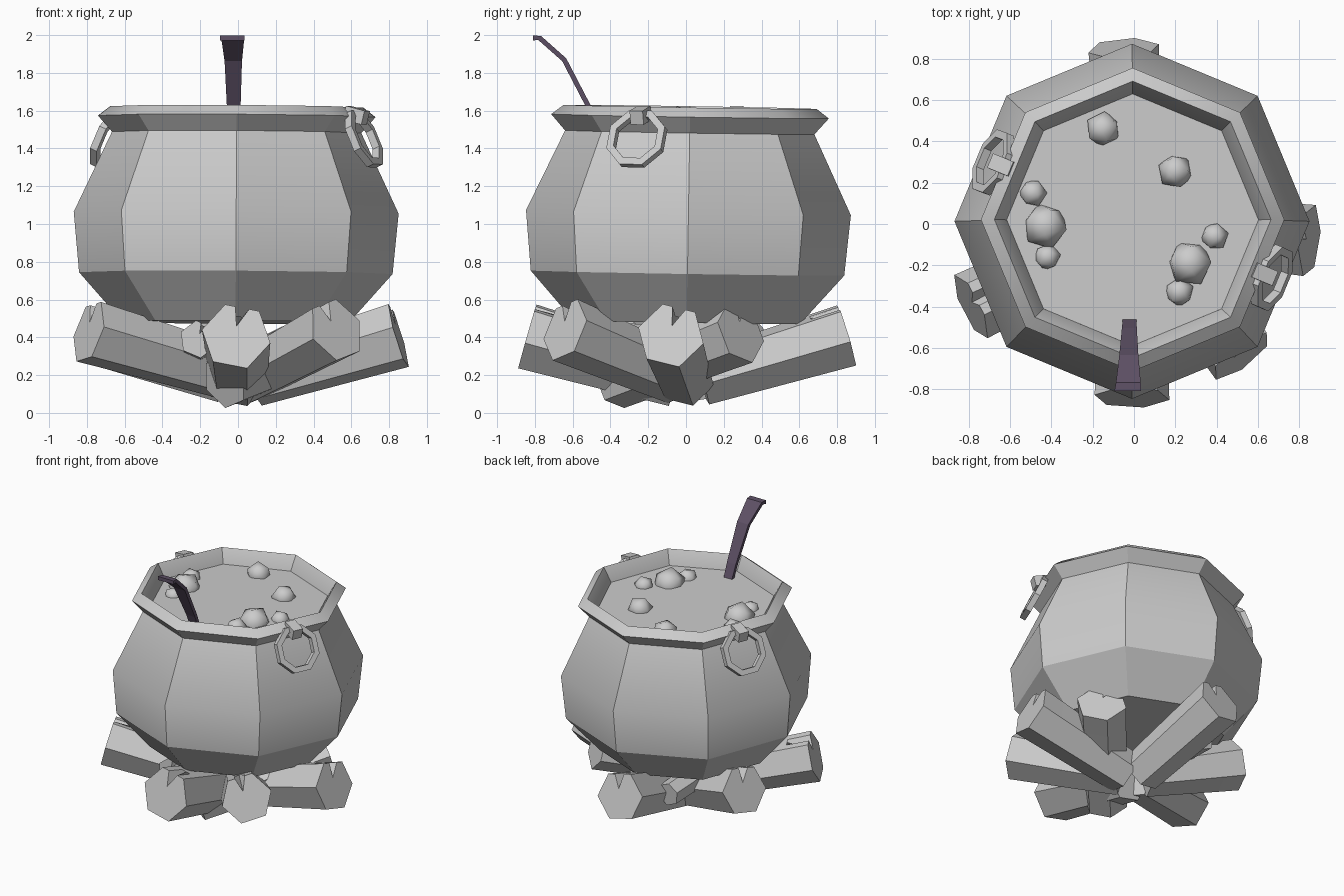
import bpy, bmesh, math
from mathutils import Vector, Matrix

if "Cube" in bpy.data.objects:
    bpy.data.objects.remove(bpy.data.objects["Cube"])

TAU = math.tau
TILT = (Matrix.Translation((-0.01, 0.012, 1)) @ Matrix.Rotation(-0.016, 4, 'X')
        @ Matrix.Rotation(0.006, 4, 'Y') @ Matrix.Translation((0, 0, -1)))


def finish(name, bm, matrix=Matrix(), smooth=None, color=None):
    bm.transform(matrix)
    bmesh.ops.recalc_face_normals(bm, faces=bm.faces)
    mesh = bpy.data.meshes.new(name)
    bm.to_mesh(mesh)
    bm.free()
    ob = bpy.data.objects.new(name, mesh)
    bpy.context.collection.objects.link(ob)
    if color:
        mat = bpy.data.materials.new(name)
        mat.diffuse_color = color
        mat.use_nodes = True
        mat.node_tree.nodes["Principled BSDF"].inputs["Base Color"].default_value = mat.diffuse_color
        mesh.materials.append(mat)
    if smooth:
        bpy.ops.object.select_all(action='DESELECT')
        ob.select_set(True)
        bpy.context.view_layer.objects.active = ob
        bpy.ops.object.shade_smooth_by_angle(angle=math.radians(smooth))
    return ob


def loft(rings):
    """Closed skin through rings of equal point count, capped at both ends."""
    bm = bmesh.new()
    rows = [[bm.verts.new(p) for p in r] for r in rings]
    n = len(rows[0])
    for a, b in zip(rows, rows[1:]):
        for i in range(n):
            j = (i + 1) % n
            bm.faces.new((a[i], a[j], b[j], b[i]))
    bm.faces.new(rows[0])
    bm.faces.new(rows[-1])
    return bm


def octagon(r, z):
    return [(r * math.cos(i * TAU / 8), r * math.sin(i * TAU / 8), z) for i in range(8)]


# Cauldron body and rim, with the wall running down inside below the brew
profile = [(0.60, 0.48), (0.83, 0.74), (0.86, 1.06), (0.66, 1.485),
           (0.735, 1.57), (0.67, 1.62), (0.60, 1.50), (0.60, 1.46)]
finish("cauldron", loft([octagon(r, z) for r, z in profile]), TILT, 34)

# Brew surface
finish("brew", loft([octagon(0.61, 1.47), octagon(0.61, 1.52)]), TILT)

# Bubbles
bubbles = [(-0.43, -0.01, 0.115), (-0.49, 0.15, 0.07), (-0.42, -0.16, 0.068),
           (-0.15, 0.46, 0.088), (0.20, 0.255, 0.088), (0.27, -0.19, 0.115),
           (0.39, -0.06, 0.07), (0.22, -0.33, 0.074)]
for i, (x, y, r) in enumerate(bubbles):
    bm = bmesh.new()
    bmesh.ops.create_icosphere(bm, subdivisions=1, radius=r)
    turn = Matrix.Rotation(i * 1.3, 4, 'Z') @ Matrix.Rotation(0.35, 4, 'X')
    finish(f"bubble_{i + 1}", bm, Matrix.Translation((x, y, 1.515)) @ turn, 50)


# Ring handles: octagonal ring hanging outward from a small lug
def ring(major, minor, sides=8):
    bm = bmesh.new()
    rows = []
    for i in range(sides):
        a = (i + 0.5) * TAU / sides
        rows.append([bm.verts.new(((major + minor * math.cos(b)) * math.cos(a),
                                   (major + minor * math.cos(b)) * math.sin(a),
                                   minor * math.sin(b)))
                     for b in [(k + 0.5) * TAU / 4 for k in range(4)]])
    for i in range(sides):
        a, b = rows[i], rows[(i + 1) % sides]
        for k in range(4):
            m = (k + 1) % 4
            bm.faces.new((a[k], a[m], b[m], b[k]))
    return bm


for side, deg in (("right", -22.5), ("left", 157.5)):
    around = TILT @ Matrix.Rotation(math.radians(deg), 4, 'Z')
    hang = (Matrix.Translation((0.73, 0, 1.45)) @ Matrix.Rotation(-0.42, 4, 'Y')
            @ Matrix.Rotation(math.pi / 2, 4, 'Y'))
    finish(f"ring_{side}", ring(0.148, 0.029), around @ hang)
    bm = bmesh.new()
    bmesh.ops.create_cube(bm, size=1)
    finish(f"lug_{side}", bm, around @ Matrix.Translation((0.685, 0, 1.575))
           @ Matrix.Rotation(0.25, 4, 'Y') @ Matrix.Diagonal((0.11, 0.075, 0.075, 1)))

# Ladle handle: flat bar widening towards its hooked tip (y, z, half width)
path = [(-0.45, 1.46, 0.032), (-0.515, 1.62, 0.036), (-0.645, 1.87, 0.046),
        (-0.775, 1.985, 0.06), (-0.81, 1.985, 0.065)]
rings = []
for i, (y, z, w) in enumerate(path):
    p, q = path[max(i - 1, 0)], path[min(i + 1, len(path) - 1)]
    d = Vector((q[0] - p[0], q[1] - p[1])).normalized() * 0.013
    cx = -0.02 - 0.01 * i / 4
    rings.append([(cx + sx * w, y + s * d.y, z - s * d.x)
                  for sx, s in ((-1, -1), (1, -1), (1, 1), (-1, 1))])
finish("ladle_handle", loft(rings), color=(0.11, 0.08, 0.13, 1))


# Logs: hexagonal, with a wedge-shaped split at the upper end
def log(name, outer, inner, r, roll=0.0):
    outer, inner = Vector(outer), Vector(inner)
    axis = (outer - inner).normalized()
    side = axis.cross(Vector((0, 0, 1))).normalized()
    up = side.cross(axis)
    hexa = [Vector((math.cos(k * TAU / 6), math.sin(k * TAU / 6))) for k in range(6)]
    edge = hexa[2] - hexa[1]
    a, mid, b = (hexa[1] + edge * t for t in (0.3, 0.5, 0.7))
    rot = Matrix.Rotation(roll, 2)

    def section(center, radius, notch):
        pts = hexa[:2] + [a, mid.lerp(Vector((0.05, 0.3)), notch), b] + hexa[2:]
        return [center + (side * (rot @ p).x + up * (rot @ p).y) * radius for p in pts]

    finish(name, loft([section(inner, r * 0.85, 0),
                       section(outer - axis * 0.16, r * 0.97, 0),
                       section(outer, r, 1)]))


log("log_front", (-0.01, -0.84, 0.405), (0.0, -0.05, 0.18), 0.185, 0.2)
log("log_front_right", (0.52, -0.64, 0.44), (0.06, -0.04, 0.19), 0.175, -0.3)
log("log_right", (0.85, -0.08, 0.41), (0.08, 0.0, 0.18), 0.18, 0.25)
log("log_back", (-0.05, 0.85, 0.41), (0.0, 0.08, 0.18), 0.175, -0.2)
log("log_back_left", (-0.67, 0.27, 0.40), (-0.05, 0.04, 0.19), 0.175, 0.15)
log("log_front_left", (-0.79, -0.40, 0.43), (-0.04, -0.04, 0.21), 0.175, -0.15)
log("log_under", (0.53, 0.29, 0.43), (-0.07, -0.38, 0.165), 0.175, 0.3)
log("log_small", (-0.21, -0.50, 0.39), (-0.20, 0.50, 0.33), 0.10, 0.4)
